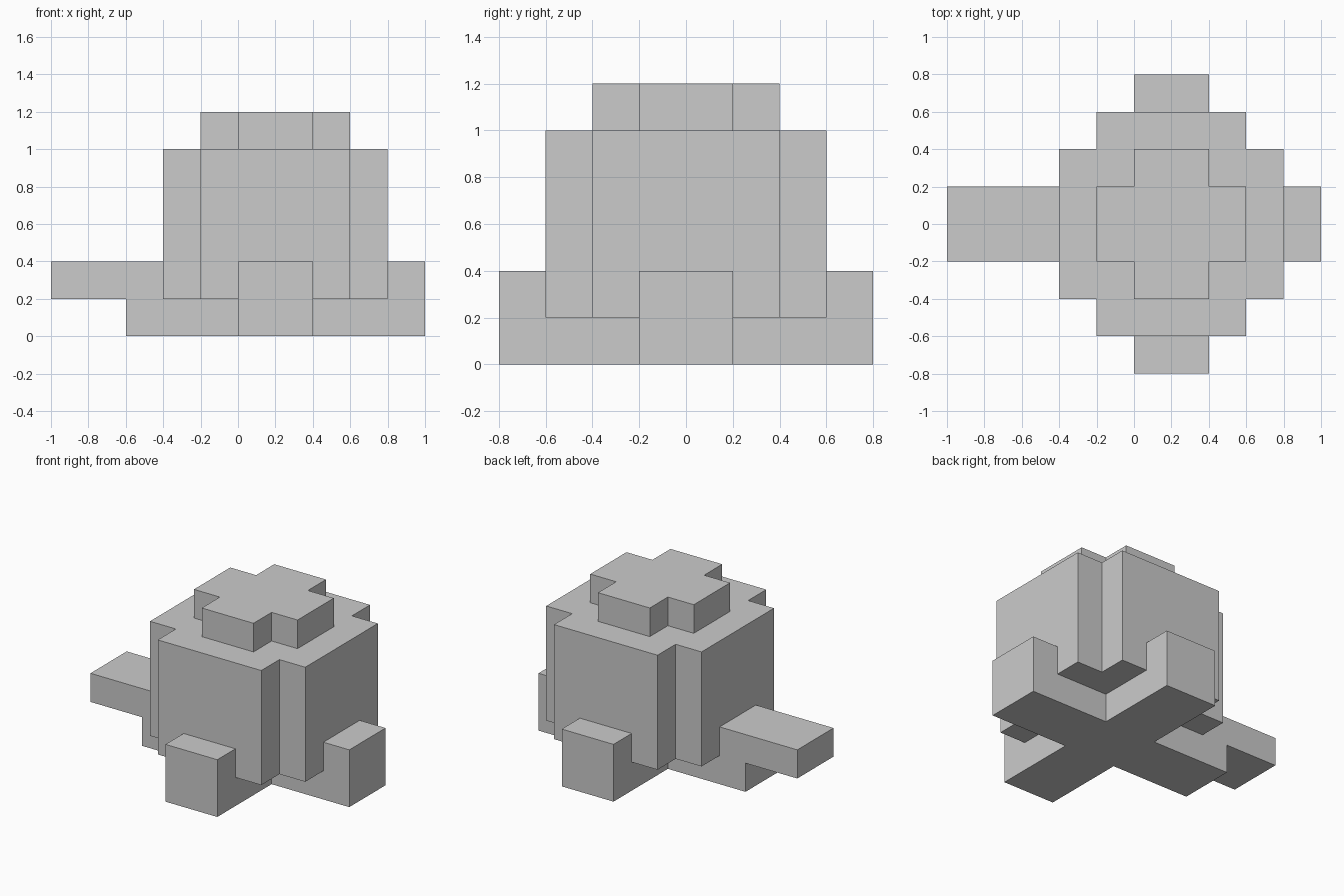
import bpy
import bmesh
from mathutils import Vector
from itertools import product

if "Cube" in bpy.data.objects:
    bpy.data.objects.remove(bpy.data.objects["Cube"])

U = 0.2  # block size; boxes below are in block units


def cells(boxes):
    """All unit blocks covered by boxes (x0, x1, y0, y1, z0, z1)."""
    out = set()
    for x0, x1, y0, y1, z0, z1 in boxes:
        out |= set(product(range(x0, x1), range(y0, y1), range(z0, z1)))
    return out


parts = {
    # cross-shaped foundation with upturned toes on three ends
    "cross_base": cells([(-3, 5, -1, 1, 0, 1), (0, 2, -4, 4, 0, 1)]),
    "right_toe": cells([(4, 5, -1, 1, 1, 2)]),
    "front_toe": cells([(0, 2, -4, -3, 1, 2)]),
    "back_toe": cells([(0, 2, 3, 4, 1, 2)]),
    # bar sticking out on the left
    "left_arm": cells([(-5, -2, -1, 1, 1, 2)]),
    # main block with notched corners
    "body": cells([(-2, 4, -2, 2, 1, 5), (-1, 3, -3, 3, 1, 5)]),
    # small cross on top
    "top_cap": cells([(-1, 3, -1, 1, 5, 6), (0, 2, -2, 2, 5, 6)]),
}
solid = set().union(*parts.values())


def build(name, blocks):
    """Skin a part, leaving out faces hidden against neighbouring parts."""
    bm = bmesh.new()
    for cell in blocks:
        for axis, side in product(range(3), (0, 1)):
            near = list(cell)
            near[axis] += 1 if side else -1
            if tuple(near) in solid:
                continue
            a, b = (axis + 1) % 3, (axis + 2) % 3
            corners = []
            for da, db in ((0, 0), (1, 0), (1, 1), (0, 1)):
                p = Vector(cell)
                p[axis] += side
                p[a] += da
                p[b] += db
                corners.append(bm.verts.new(p * U))
            bm.faces.new(corners if side else corners[::-1])
    bmesh.ops.remove_doubles(bm, verts=bm.verts, dist=0.001)
    bmesh.ops.dissolve_limit(bm, angle_limit=0.01, verts=bm.verts, edges=bm.edges)
    mesh = bpy.data.meshes.new(name)
    bm.to_mesh(mesh)
    bm.free()
    bpy.context.collection.objects.link(bpy.data.objects.new(name, mesh))


for part_name, blocks in parts.items():
    build(part_name, blocks)
